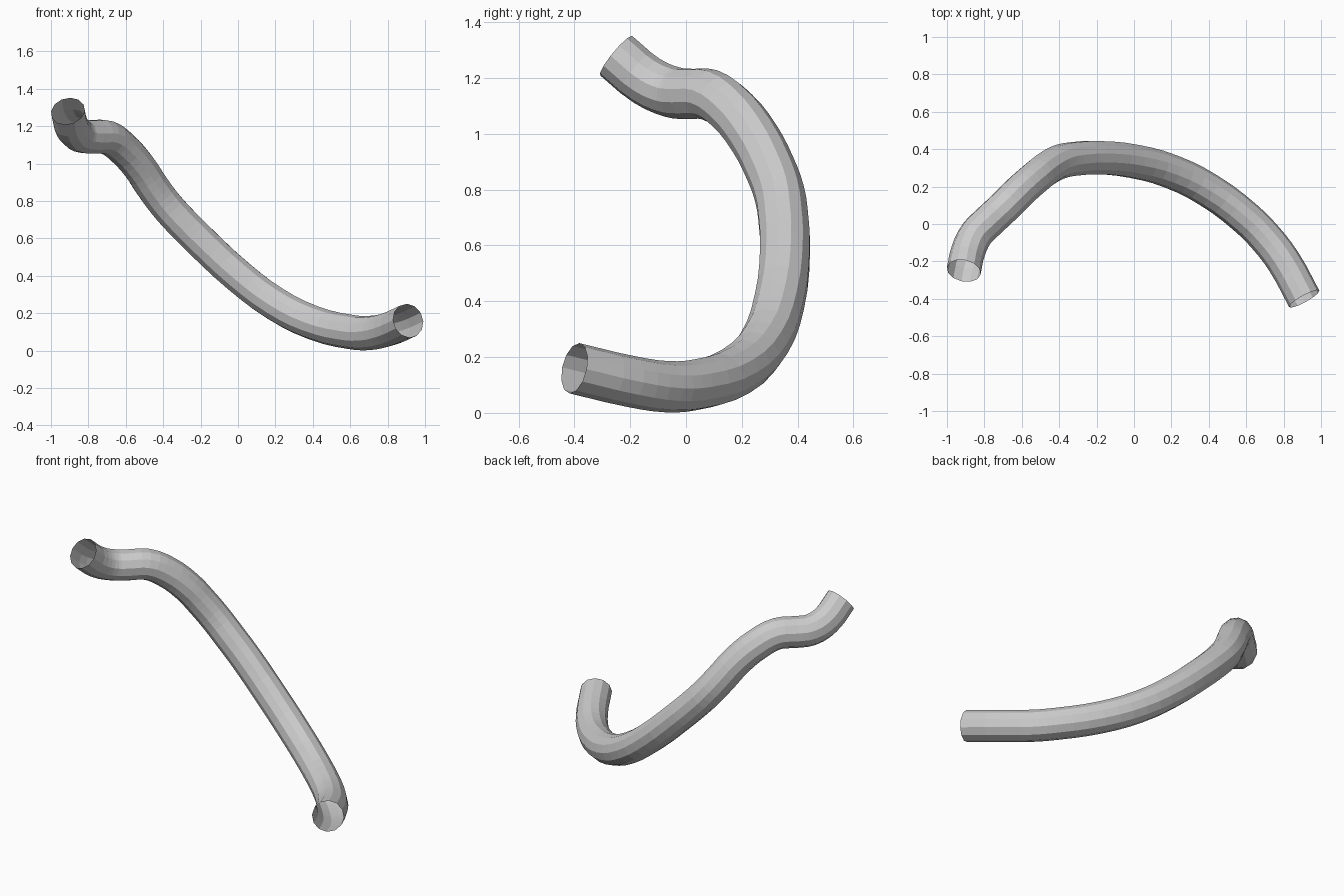
import bpy

if "Cube" in bpy.data.objects:
    bpy.data.objects.remove(bpy.data.objects["Cube"])

# Centreline of the bent pipe
PATH = [
    (-0.91, -0.25, 1.28), (-0.885, -0.14, 1.19), (-0.84, -0.05, 1.15),
    (-0.78, 0.01, 1.143), (-0.70, 0.085, 1.14), (-0.62, 0.165, 1.085),
    (-0.53, 0.245, 0.985), (-0.46, 0.30, 0.88), (-0.39, 0.335, 0.785),
    (-0.30, 0.35, 0.685), (-0.20, 0.355, 0.585), (0.00, 0.335, 0.40),
    (0.20, 0.28, 0.25), (0.40, 0.18, 0.15), (0.60, 0.03, 0.10),
    (0.70, -0.07, 0.094), (0.80, -0.20, 0.113), (0.91, -0.40, 0.16),
]
RADIUS = 0.092

grey = bpy.data.materials.new("light_grey")
grey.diffuse_color = (0.6, 0.6, 0.6, 1)
grey.use_nodes = True
grey.node_tree.nodes["Principled BSDF"].inputs["Base Color"].default_value = grey.diffuse_color

# Twelve-sided open tube swept along the path
curve = bpy.data.curves.new("pipe", 'CURVE')
curve.dimensions = '3D'
curve.resolution_u = 3
curve.bevel_depth = RADIUS
curve.bevel_resolution = 4
curve.use_fill_caps = False
spline = curve.splines.new('BEZIER')
spline.bezier_points.add(len(PATH) - 1)
for point, co in zip(spline.bezier_points, PATH):
    point.co = co
    point.handle_left_type = point.handle_right_type = 'AUTO'

pipe = bpy.data.objects.new("pipe", curve)
bpy.context.collection.objects.link(pipe)
bpy.context.view_layer.objects.active = pipe
pipe.select_set(True)
bpy.ops.object.convert(target='MESH')

# Flat facets, one colour
pipe = bpy.context.object
pipe.data.materials.clear()
pipe.data.materials.append(grey)
bpy.ops.object.shade_flat()
